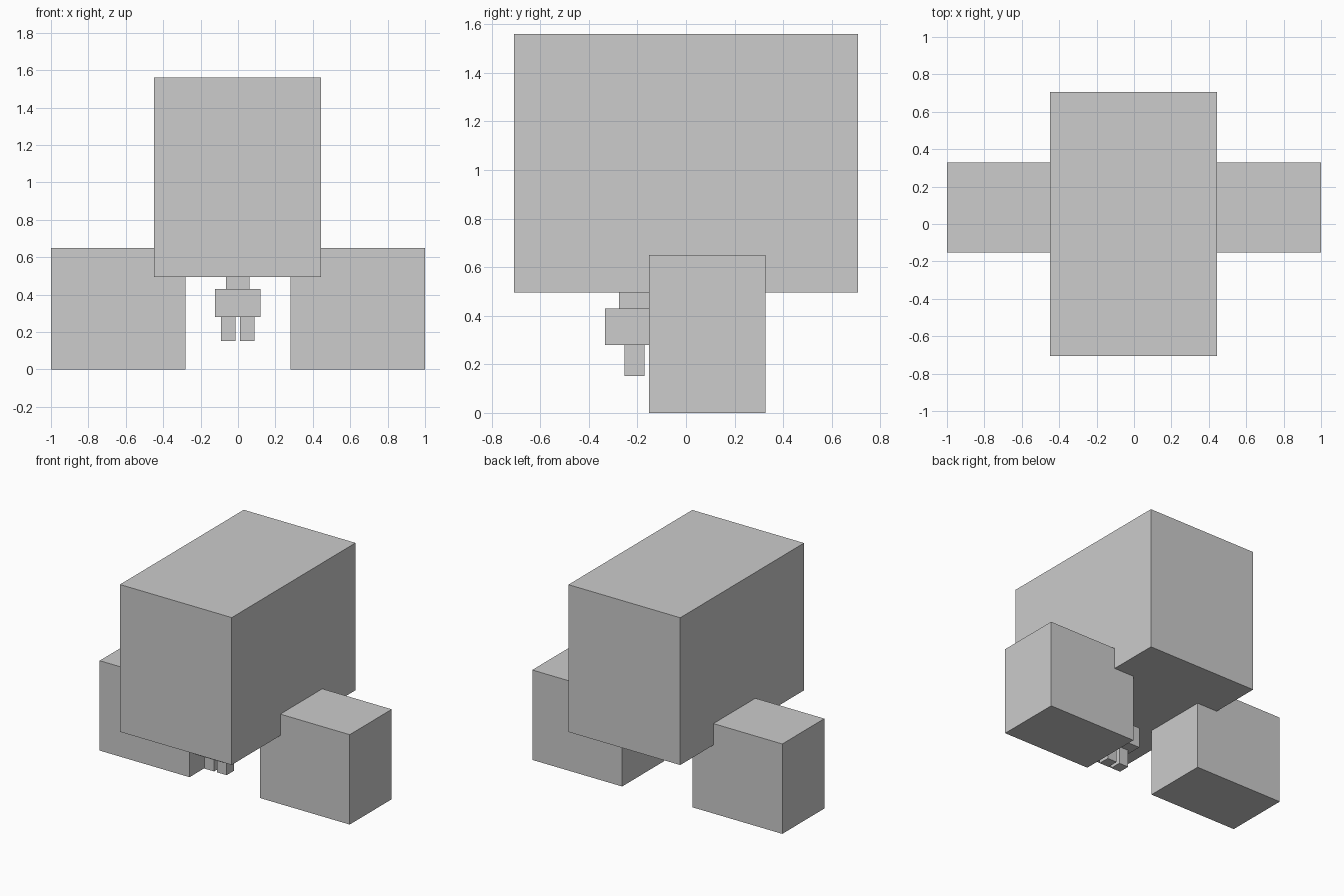
import bpy
from mathutils import Vector

default = bpy.data.objects.get("Cube")
if default:
    bpy.data.objects.remove(default, do_unlink=True)

# One plain grey for every part
grey = bpy.data.materials.new("light_grey")
grey.use_nodes = True
colour = (0.604, 0.604, 0.604, 1.0)
grey.diffuse_color = colour
grey.node_tree.nodes["Principled BSDF"].inputs["Base Color"].default_value = colour


def box(name, low, high):
    """Add a sharp-edged block spanning two opposite corners."""
    low, high = Vector(low), Vector(high)
    bpy.ops.mesh.primitive_cube_add(size=1, location=(low + high) / 2)
    obj = bpy.context.object
    obj.name = name
    obj.scale = high - low
    bpy.ops.object.transform_apply(location=False, rotation=False, scale=True)
    obj.data.materials.append(grey)
    return obj


# Large main block
box("body", (-0.449, -0.707, 0.495), (0.445, 0.707, 1.56))

# Small hanging figure: neck and torso share one vertical axis
axis_x, axis_y = -0.002, -0.212
for name, half, bottom, top in (("neck", 0.063, 0.43, 0.495),
                                ("torso", 0.121, 0.28, 0.43)):
    box(name, (axis_x - half, axis_y - half, bottom),
        (axis_x + half, axis_y + half, top))

# Paired parts on each side
for side, sign in (("left", 1), ("right", -1)):
    inner, outer = sorted((sign * 0.281, sign * 1.0))
    box(side + "_side_block", (inner, -0.152, 0), (outer, 0.328, 0.65))
    a, b = sorted((axis_x + sign * 0.012, axis_x + sign * 0.089))
    box(side + "_small_leg", (a, axis_y - 0.042, 0.152), (b, axis_y + 0.042, 0.28))
